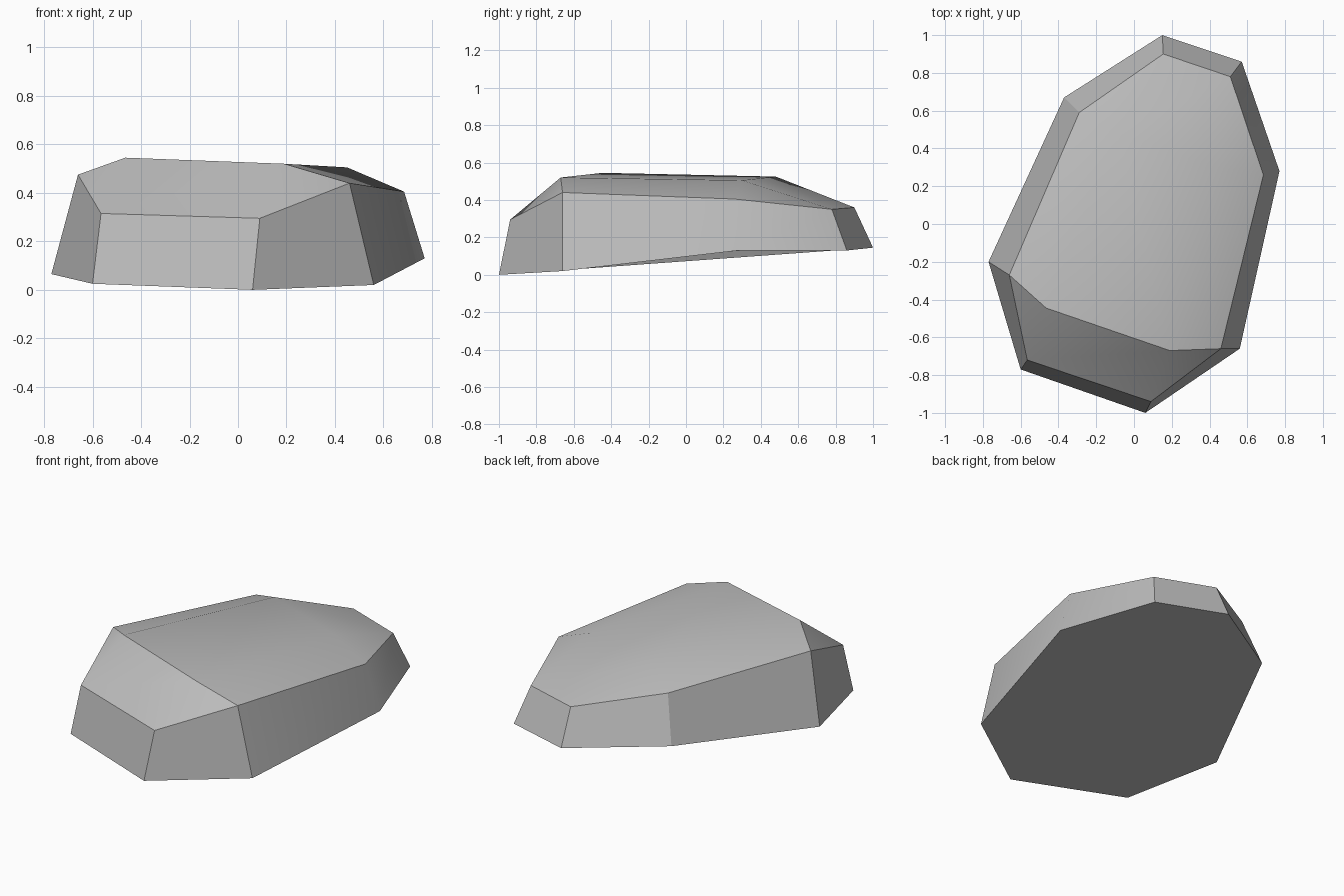
import bpy
import bmesh
import math

cube = bpy.data.objects.get("Cube")
if cube:
    bpy.data.objects.remove(cube, do_unlink=True)

# Stone colour
stone = bpy.data.materials.new("stone_grey")
stone.use_nodes = True
grey = (0.5, 0.5, 0.5, 1.0)
stone.diffuse_color = grey
bsdf = stone.node_tree.nodes["Principled BSDF"]
bsdf.inputs["Base Color"].default_value = grey
bsdf.inputs["Roughness"].default_value = 0.9

# Outlines of the boulder, counter-clockwise from the front tip
base_ring = [(0.06, -1.0, 0.0), (0.56, -0.66, 0.02), (0.77, 0.28, 0.13), (0.57, 0.86, 0.13),
             (0.15, 1.0, 0.145), (-0.37, 0.67, 0.17), (-0.77, -0.2, 0.065), (-0.6, -0.77, 0.025)]
shoulder_ring = [(0.09, -0.94, 0.295), (0.46, -0.66, 0.44), (0.685, 0.26, 0.405), (0.51, 0.78, 0.35),
                 (0.155, 0.9, 0.36), (-0.29, 0.59, 0.445), (-0.66, -0.27, 0.475), (-0.565, -0.72, 0.315)]
crown = [(0.19, -0.67, 0.52), (0.45, 0.3, 0.505), (-0.09, 0.48, 0.525), (-0.465, -0.445, 0.545)]

bm = bmesh.new()
b, s, c = [[bm.verts.new(p) for p in ring] for ring in (base_ring, shoulder_ring, crown)]

# Underside and side walls
bm.faces.new(b[::-1])
count = len(b)
for i in range(count):
    j = (i + 1) % count
    bm.faces.new((b[i], b[j], s[j], s[i]))

# Sloping front
front_right, back_right, back_left, front_left = c
bm.faces.new((s[7], s[0], front_right, front_left))
bm.faces.new((s[0], s[1], front_right))
bm.faces.new((s[6], s[7], front_left))

# Rounded top: flat crown, then facets falling to the shoulder
bm.faces.new(c)
bm.faces.new((s[1], s[2], back_right, front_right))
bm.faces.new((s[2], s[3], back_right))
bm.faces.new((s[3], back_left, back_right))
bm.faces.new((s[3], s[4], back_left))
bm.faces.new((s[4], s[5], back_left))
bm.faces.new((s[5], s[6], front_left, back_left))
bmesh.ops.recalc_face_normals(bm, faces=bm.faces)

mesh = bpy.data.meshes.new("boulder")
bm.to_mesh(mesh)
bm.free()
mesh.materials.append(stone)
boulder = bpy.data.objects.new("boulder", mesh)
bpy.context.collection.objects.link(boulder)

# Soft shading across shallow edges, crisp main ridges
bpy.ops.object.select_all(action="DESELECT")
boulder.select_set(True)
bpy.context.view_layer.objects.active = boulder
bpy.ops.object.shade_smooth_by_angle(angle=math.radians(33))
